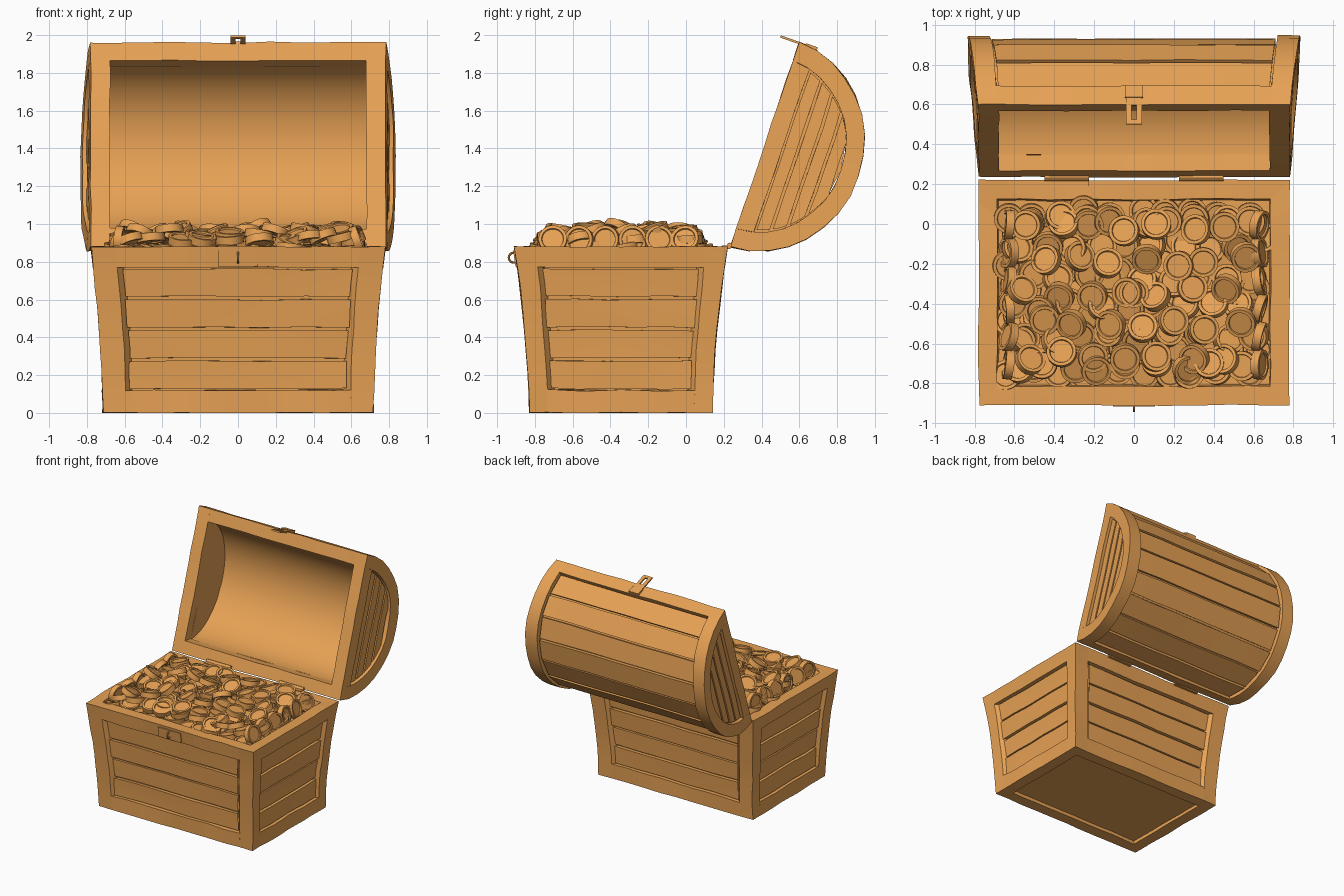
import bpy, bmesh, math, random
from mathutils import Vector, Euler, noise

random.seed(4)
if "Cube" in bpy.data.objects:
    bpy.data.objects.remove(bpy.data.objects["Cube"])

wood = bpy.data.materials.new("golden_brown")
wood.use_nodes = True
COLOR = (0.80, 0.36, 0.09, 1)
wood.diffuse_color = COLOR
wood.node_tree.nodes["Principled BSDF"].inputs["Base Color"].default_value = COLOR


def wobble(p, amount):
    """Hand-carved unevenness that agrees wherever two parts touch."""
    q = p + noise.noise_vector(p * 5) * amount
    q.z = max(q.z, 0)
    return q


def slab(bm, fn, us, vs, ds, nu=1, nv=1, amount=0.008):
    """Closed box warped through fn(u, v, d)."""
    grid = {}
    for i in range(nu + 1):
        for j in range(nv + 1):
            for k in range(2):
                u = us[0] + (us[1] - us[0]) * i / nu
                v = vs[0] + (vs[1] - vs[0]) * j / nv
                grid[i, j, k] = bm.verts.new(wobble(fn(u, v, ds[k]), amount))

    def quad(*keys):
        bm.faces.new([grid[key] for key in keys])

    for i in range(nu):
        for j in range(nv):
            for k in range(2):
                quad((i, j, k), (i + 1, j, k), (i + 1, j + 1, k), (i, j + 1, k))
    for i in range(nu):
        for j in (0, nv):
            quad((i, j, 0), (i + 1, j, 0), (i + 1, j, 1), (i, j, 1))
    for j in range(nv):
        for i in (0, nu):
            quad((i, j, 0), (i, j + 1, 0), (i, j + 1, 1), (i, j, 1))


def finish(bm, name, angle=18):
    bmesh.ops.recalc_face_normals(bm, faces=bm.faces)
    mesh = bpy.data.meshes.new(name)
    bm.to_mesh(mesh)
    bm.free()
    mesh.materials.append(wood)
    ob = bpy.data.objects.new(name, mesh)
    bpy.context.collection.objects.link(ob)
    bpy.ops.object.select_all(action='DESELECT')
    ob.select_set(True)
    bpy.context.view_layer.objects.active = ob
    bpy.ops.object.shade_smooth_by_angle(angle=math.radians(angle))
    return ob


# ---- Chest body: four flared, framed walls with four planks each ----
TOP, WALL, CY = 0.88, 0.095, -0.345


def half(z):
    t = (max(z, 0) / TOP) ** 1.6
    return 0.715 + 0.065 * t, 0.483 + 0.082 * t


def wall_map(side):
    def fn(u, z, d):
        hx, hy = half(z)
        if side in ("front", "back"):
            sign = -1 if side == "front" else 1
            return Vector((u * (hx - d), CY + sign * (hy - d), z))
        sign = -1 if side == "right" else 1
        return Vector((sign * (hx - d), CY + u * (hy - d), z))
    return fn


LOW, HIGH = 0.12, 0.77
for side in ("front", "back", "left", "right"):
    fn = wall_map(side)
    edge = 0.83 if side in ("front", "back") else 0.80
    bm = bmesh.new()
    for span in ((-1, -edge), (edge, 1)):
        slab(bm, fn, span, (0, TOP), (0, WALL), 1, 8)
    slab(bm, fn, (-edge, edge), (0, LOW), (0, WALL), 8, 1)
    slab(bm, fn, (-edge, edge), (HIGH, TOP), (0, WALL), 8, 1)
    finish(bm, side + "_frame")
    bm = bmesh.new()
    slab(bm, fn, (-edge, edge), (LOW, HIGH), (0.045, WALL), 1, 5)
    step = (HIGH - LOW) / 4
    for i in range(4):
        z = LOW + i * step
        slab(bm, fn, (0.012 - edge, edge - 0.012), (z + 0.008, z + step - 0.008),
             (0.018 + 0.006 * (i % 2), 0.05), 5, 2)
    finish(bm, side + "_planks")


def flat(u, v, d):
    return Vector((u, v, d))


bm = bmesh.new()
slab(bm, flat, (-0.66, 0.66), (CY - 0.43, CY + 0.43), (0.03, 0.08), amount=0)
finish(bm, "bottom_board")
bm = bmesh.new()
slab(bm, flat, (-0.69, 0.69), (CY - 0.475, CY + 0.475), (0.78, 0.83), amount=0)
finish(bm, "coin_bed")

# ---- Open lid: half-elliptic barrel leaning back on the hinge ----
A, B = 0.57, 0.525
HINGE = Vector((0, 0.235, 0.88))
ALONG = Vector((0, 0.320, 0.947))
AWAY = Vector((0, 0.947, -0.320))


def lid_point(u, s, h):
    return HINGE + ALONG * s + AWAY * h + Vector((u * (0.78 + 0.055 * h / B), 0, 0))


def arc(u, theta, d):
    return lid_point(u, A - (A - d) * math.cos(theta), (B - d) * math.sin(theta))


def end_wall(v, h, u):
    reach = math.sqrt(max(0, 1 - (h / (B - 0.1)) ** 2))
    return lid_point(u, A + v * (A - 0.1) * reach, h)


END, BAND = 0.87, 0.2
bm = bmesh.new()
for span in ((-1, -END), (END, 1)):
    slab(bm, arc, span, (0, math.pi), (0, 0.1), 1, 16, 0.007)
for span in ((0, BAND), (math.pi - BAND, math.pi)):
    slab(bm, arc, (-END, END), span, (0, 0.1), 8, 1)
for sign in (-1, 1):
    slab(bm, end_wall, (-1, 1), (0, 0.095), (sign * END, sign), 8, 1, 0.007)
finish(bm, "lid_frame")

bm = bmesh.new()
slab(bm, arc, (-END, END), (BAND, math.pi - BAND), (0.045, 0.1), 1, 28, 0)
finish(bm, "lid_shell")

bm = bmesh.new()
COUNT = 8
step = (math.pi - 2 * BAND) / COUNT
for i in range(COUNT):
    t = BAND + i * step
    slab(bm, arc, (0.012 - END, END - 0.012), (t + 0.015, t + step - 0.015),
         (0.016 + 0.005 * (i % 2), 0.055), 6, 1, 0.006)
finish(bm, "lid_planks")

bm = bmesh.new()
for sign in (-1, 1):
    slab(bm, end_wall, (-1, 1), (0.09, B - 0.1), (sign * END, sign * 0.945), 1, 14, 0)
    for i in range(4):
        h = 0.105 + i * 0.078
        slab(bm, end_wall, (-0.97, 0.97), (h, h + 0.064),
             (sign * 0.94, sign * 0.975), 4, 3, 0.006)
finish(bm, "lid_end_slats")

# ---- Metal fittings: slotted hasp, hinges, lock plate and staple ----
hasp_start, hasp_end = Vector((0, 0.69, 1.925)), Vector((0, 0.50, 1.992))
hasp_dir = hasp_end - hasp_start
hasp_up = Vector((0, hasp_dir.z, -hasp_dir.y)).normalized()


def hasp_map(u, v, d):
    return hasp_start + hasp_dir * v + hasp_up * d + Vector((u, 0, 0))


bm = bmesh.new()
for us, vs in (((-0.04, 0.04), (0, 0.5)), ((-0.04, 0.04), (0.88, 1)),
               ((-0.04, -0.013), (0.5, 0.88)), ((0.013, 0.04), (0.5, 0.88))):
    slab(bm, hasp_map, us, vs, (-0.005, 0.007), amount=0)
slab(bm, hasp_map, (-0.045, 0.045), (-0.02, 0.3), (-0.03, 0.012), amount=0)
finish(bm, "lid_hasp")

for sign, name in ((-1, "right"), (1, "left")):
    bm = bmesh.new()
    slab(bm, flat, (sign * 0.225, sign * 0.45), (0.19, 0.235), (0.868, 0.886), amount=0)
    finish(bm, name + "_hinge_plate")
    bpy.ops.mesh.primitive_cylinder_add(vertices=12, radius=0.015, depth=0.225,
                                        location=(sign * 0.3375, 0.232, 0.886),
                                        rotation=(0, math.pi / 2, 0))
    bpy.context.object.name = name + "_hinge_pin"
    bpy.context.object.data.materials.append(wood)
    bpy.ops.object.shade_smooth_by_angle()

bm = bmesh.new()
slab(bm, wall_map("front"), (-0.135, 0.135), (0.775, 0.86), (-0.008, 0.01), amount=0)
finish(bm, "lock_plate")
bpy.ops.mesh.primitive_torus_add(major_radius=0.026, minor_radius=0.006,
                                 major_segments=20, minor_segments=8,
                                 location=(0, -0.912, 0.822),
                                 rotation=(0, math.pi / 2, 0))
bpy.context.object.name = "lock_staple"
bpy.context.object.data.materials.append(wood)
bpy.ops.object.shade_smooth_by_angle()

# ---- Coins: one rimmed disc, heaped in layers ----
bm = bmesh.new()
bmesh.ops.create_cone(bm, cap_ends=True, segments=28, radius1=0.075, radius2=0.075, depth=0.042)
for cap in [f for f in bm.faces if len(f.verts) > 4]:
    bmesh.ops.inset_region(bm, faces=[cap], thickness=0.016)
    bmesh.ops.inset_region(bm, faces=[cap], thickness=0.003, depth=-0.008)
coin = finish(bm, "coin", 30)
coin.location = (0, CY, 0.95)


def drop(x, y, z, rot):
    ob = bpy.data.objects.new("coin", coin.data)
    ob.location, ob.rotation_euler = (x, y, z), Euler(rot)
    bpy.context.collection.objects.link(ob)


def heap(columns, rows, z, tilt, rx, ry):
    for i in range(columns):
        for j in range(rows):
            shift = 0.25 if j % 2 else -0.25
            x = ((i + 0.5 + shift) / columns * 2 - 1) * rx + random.uniform(-0.025, 0.025)
            y = CY + 0.0 + ((j + 0.5) / rows * 2 - 1) * ry + random.uniform(-0.025, 0.025)
            drop(x, y, z + random.uniform(-0.02, 0.02),
                 (random.uniform(-tilt, tilt), random.uniform(-tilt, tilt), 0))


heap(10, 7, 0.86, 0.2, 0.66, 0.46)
heap(9, 6, 0.91, 0.4, 0.63, 0.44)
heap(7, 5, 0.95, 0.5, 0.58, 0.40)
# steep coins leaning on the side walls
for sign in (-1, 1):
    for j in range(6):
        drop(sign * 0.63, CY - 0.36 + j * 0.14, 0.915,
             (0, sign * random.uniform(1.0, 1.5), random.uniform(-0.3, 0.3)))
